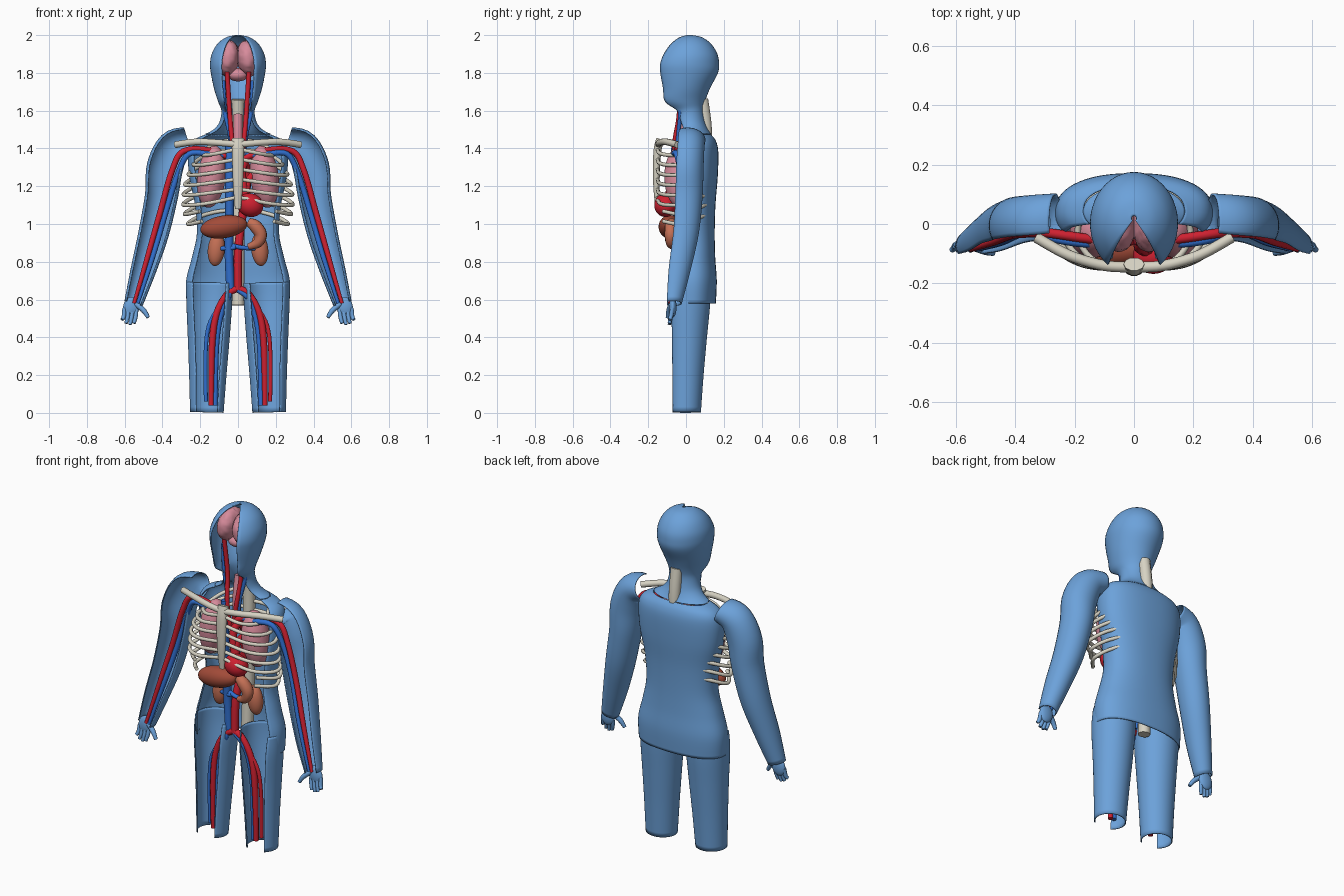
import bpy, bmesh, math
from mathutils import Vector


def material(name, rgb):
    m = bpy.data.materials.new(name)
    m.diffuse_color = (*rgb, 1)
    return m


BLUE = material("skin_blue", (0.15, 0.36, 0.70))
RED = material("artery_red", (0.62, 0.015, 0.03))
VEIN = material("vein_blue", (0.03, 0.16, 0.62))
BONE = material("bone", (0.68, 0.65, 0.55))
PINK = material("soft_pink", (0.68, 0.26, 0.33))
LIVER = material("liver_brown", (0.36, 0.07, 0.04))
ORGAN = material("organ_orange", (0.55, 0.16, 0.09))


def smooth_path(pts, n=5):
    """Catmull-Rom through tuples of any length."""
    P = [pts[0]] + list(pts) + [pts[-1]]
    out = []
    for i in range(1, len(P) - 2):
        for k in range(n):
            t = k / n
            out.append(tuple(0.5 * (2 * b + (c - a) * t + (2 * a - 5 * b + 4 * c - d) * t * t
                                    + (3 * b - a - 3 * c + d) * t ** 3)
                             for a, b, c, d in zip(*P[i - 1:i + 3])))
    return out + [tuple(pts[-1])]


def finish(ob, mat, angle=40):
    ob.data.materials.append(mat)
    bpy.ops.object.select_all(action='DESELECT')
    ob.select_set(True)
    bpy.context.view_layer.objects.active = ob
    bpy.ops.object.shade_smooth_by_angle(angle=math.radians(angle))
    return ob


def shell(name, rings, s=1, power=2.0, seg=36):
    """Open-fronted body shell; ring = (x, z, rx, y of cut, y of back, half opening in degrees)."""
    R = smooth_path(rings)
    bm = bmesh.new()
    f = lambda v: math.copysign(abs(v) ** (2 / power), v)
    rows = []
    for i, (x, z, rx, yc, yb, ang) in enumerate(R):
        a, b = R[max(i - 1, 0)], R[min(i + 1, len(R) - 1)]
        t = Vector((b[0] - a[0], b[1] - a[1])).normalized()
        a0 = math.radians(ang)
        ry = (yb - yc) / (1 + f(math.cos(a0)))
        row = []
        for k in range(seg + 1):
            q = a0 + (2 * math.pi - 2 * a0) * k / seg
            w = rx * f(math.sin(q))
            row.append(bm.verts.new((s * (x + t.y * w), yb - ry - ry * f(math.cos(q)), z - t.x * w)))
        rows.append(row)
    for r0, r1 in zip(rows, rows[1:]):
        for k in range(seg):
            bm.faces.new((r0[k], r0[k + 1], r1[k + 1], r1[k]))
    bmesh.ops.recalc_face_normals(bm, faces=bm.faces)
    me = bpy.data.meshes.new(name)
    bm.to_mesh(me)
    bm.free()
    ob = bpy.data.objects.new(name, me)
    bpy.context.collection.objects.link(ob)
    m = ob.modifiers.new("thickness", 'SOLIDIFY')
    m.thickness, m.offset = 0.006, 0
    return finish(ob, BLUE)


def tube(name, pts, r, mat, s=1, radii=None, flat=1.0):
    """Round tube along a smoothed path, optional radius factor per point."""
    radii = radii or [1] * len(pts)
    path = smooth_path([(*p, k) for p, k in zip(pts, radii)])
    cu = bpy.data.curves.new(name, 'CURVE')
    cu.dimensions, cu.bevel_depth, cu.bevel_resolution, cu.use_fill_caps = '3D', r, 3, True
    sp = cu.splines.new('POLY')
    sp.points.add(len(path) - 1)
    for p, (x, y, z, k) in zip(sp.points, path):
        p.co, p.radius = (s * x, y, z, 1), k
    ob = bpy.data.objects.new(name, cu)
    bpy.context.collection.objects.link(ob)
    bpy.ops.object.select_all(action='DESELECT')
    ob.select_set(True)
    bpy.context.view_layer.objects.active = ob
    bpy.ops.object.convert(target='MESH')
    return finish(bpy.context.object, mat)


def blob(name, loc, size, mat, rot=(0, 0, 0), wrinkle=0):
    bpy.ops.mesh.primitive_uv_sphere_add(segments=40, ring_count=24, radius=1)
    ob = bpy.context.object
    ob.name = name
    for v in ob.data.vertices:
        if wrinkle:
            x, y, z = v.co
            v.co *= 1 + wrinkle * math.sin(9 * z + 3 * math.sin(6 * y) + 4 * x) * math.sin(8 * y + 2 * math.sin(7 * z))
    ob.location, ob.scale, ob.rotation_euler = loc, size, rot
    return finish(ob, mat, 80)


# Head and neck shell
shell("head_shell", [
    (0, 1.475, .17, .0, .13, 60), (0, 1.50, .125, -.01, .115, 58), (0, 1.54, .095, -.025, .10, 55),
    (0, 1.60, .085, -.045, .09, 52), (0, 1.65, .103, -.11, .098, 45), (0, 1.72, .125, -.12, .125, 40),
    (0, 1.80, .141, -.134, .166, 37), (0, 1.85, .145, -.134, .172, 36), (0, 1.90, .136, -.115, .163, 35),
    (0, 1.95, .108, -.08, .132, 35), (0, 1.985, .063, -.035, .085, 35), (0, 1.998, .008, .012, .028, 35)])
# Torso shell
shell("torso_shell", [
    (0, .58, .27, -.045, .155, 60), (0, .70, .272, -.045, .16, 60), (0, .82, .242, -.04, .152, 60),
    (0, .95, .215, -.03, .149, 60), (0, 1.10, .225, -.03, .153, 60), (0, 1.25, .255, -.03, .165, 60),
    (0, 1.38, .262, -.03, .168, 60), (0, 1.44, .235, -.01, .155, 60), (0, 1.472, .17, .0, .13, 60)], power=2.3)
# Brainstem, trachea, spine, sternum
blob("cerebellum", (0, .0, 1.79), (.055, .05, .035), PINK)
tube("trachea", [(0, -.01, 1.25), (0, -.01, 1.45), (0, .01, 1.58)], .024, PINK)
tube("spine", [(0, .085, .57), (0, .10, .9), (0, .105, 1.3), (0, .105, 1.5), (0, .085, 1.66)], .034, BONE)
st = tube("sternum", [(0, -.135, 1.45), (0, -.152, 1.38), (0, -.157, 1.22), (0, -.152, 1.08)],
          .018, BONE, radii=[1.3, 1.2, 1, .6])
st.scale.x = 1.5

for side, s in (("right", -1), ("left", 1)):
    # Leg and arm shells
    shell(side + "_leg_shell", [
        (.15, .69, .118, -.06, .125, 48), (.152, .58, .118, -.075, .125, 45), (.155, .4, .108, -.072, .108, 42),
        (.16, .2, .096, -.07, .09, 40), (.165, .003, .086, -.068, .076, 40)], s)
    shell(side + "_arm_shell", [
        (.265, 1.445, .066, -.03, .10, 65), (.34, 1.41, .085, -.04, .095, 62), (.387, 1.3, .094, -.05, .09, 60),
        (.405, 1.15, .085, -.055, .085, 60), (.447, .95, .078, -.065, .065, 60), (.503, .75, .064, -.09, .02, 58),
        (.553, .58, .047, -.10, -.025, 55)], s, seg=28)
    # Hand
    blob(side + "_palm", (s * .565, -.07, .56), (.043, .02, .055), BLUE, (0, s * -.2, 0))
    for i in range(4):
        x = .538 + .021 * i
        tip = (.462, .455, .462, .482)[i]
        tube(f"{side}_finger_{i}", [(x, -.072, .555), (x + .004, -.08, .51), (x + .013, -.088, tip + .012)],
             .0115, BLUE, s, [1, 1, .8])
    tube(side + "_thumb", [(.545, -.075, .58), (.502, -.09, .545), (.475, -.098, .505)], .014, BLUE, s, [1, 1, .7])
    # Clavicle and ribs
    tube(side + "_clavicle", [(.0, -.145, 1.42), (.1, -.14, 1.43), (.22, -.105, 1.435), (.33, -.045, 1.42)],
         .018, BONE, s)
    for i, w in enumerate((.19, .235, .262, .28, .288, .29, .282, .265)):
        z = 1.375 - .053 * i
        pts = [(.012, -.15, z + (.02 if i < 5 else .03)), (w * .55, -.14, z), (w * .88, -.09, z - .01),
               (w, -.02, z - .005), (w * .82, .07, z + .03), (w * .45, .125, z + .06), (.025, .11, z + .07)]
        if i > 5:
            pts = pts[2:]
            pts[0] = (w * .72, -.12, z + .01)
        tube(f"{side}_rib_{i}", pts, .0105, BONE, s)
    # Paired organs
    blob(side + "_lung", (s * .14, -.03, 1.25), (.075, .085, .165), PINK, (0, s * -.12, 0))
    blob(side + "_kidney", (s * .115, .0, .865), (.045, .04, .088), ORGAN, (0, s * -.1, 0))
    blob(side + "_brain_half", (s * .051, .005, 1.876), (.058, .10, .095), PINK, (0, s * -.12, 0), .035)
    # Neck, arm and leg vessels
    tube(side + "_carotid", [(.01, -.06, 1.3), (.03, -.06, 1.43), (.045, -.035, 1.6), (.058, -.05, 1.81)],
         .013, RED, s)
    tube(side + "_jugular", [(.035, -.05, 1.38), (.045, -.04, 1.48), (.07, -.03, 1.6), (.078, -.03, 1.76)],
         .011, VEIN, s)
    tube(side + "_arm_artery", [(.02, -.06, 1.34), (.15, -.05, 1.39), (.29, -.03, 1.385), (.35, -.03, 1.28),
                                (.41, -.035, 1.07), (.475, -.06, .84), (.55, -.085, .58)],
         .016, RED, s, [1, 1, 1, 1, 1, .9, .6])
    tube(side + "_arm_vein", [(.04, -.05, 1.36), (.15, -.065, 1.37), (.26, -.05, 1.37), (.32, -.03, 1.26),
                              (.38, -.03, 1.07), (.447, -.06, .84), (.53, -.085, .58)],
         .015, VEIN, s, [1, 1, 1, 1, 1, .9, .6])
    tube(side + "_leg_artery", [(0, -.03, .66), (.06, -.035, .625), (.115, -.035, .52), (.138, -.035, .35),
                                (.142, -.03, .04)], .018, RED, s, [1.1, 1, 1, 1, .8])
    tube(side + "_leg_vein", [(-.04 * s, -.025, .67), (.05, -.04, .615), (.09, -.03, .52), (.115, -.025, .35),
                              (.122, -.025, .04)], .015, VEIN, s)
    tube(side + "_deep_leg_artery", [(.10, -.035, .56), (.155, -.03, .46), (.172, -.025, .3), (.170, -.02, .06)],
         .011, RED if s > 0 else VEIN, s)

# Heart and great vessels
blob("heart", (.065, -.108, 1.10), (.07, .06, .062), RED, (0, .35, 0))
tube("aorta", [(.045, -.09, 1.12), (.02, -.075, 1.26), (.035, -.04, 1.32), (.05, -.0, 1.24), (.02, .01, 1.02),
               (.0, -.02, .85), (0, -.03, .65)], .022, RED)
tube("pulmonary_artery", [(.05, -.09, 1.12), (.05, -.07, 1.22), (.12, -.03, 1.3)], .02, RED)
tube("vena_cava", [(-.045, -.055, 1.44), (-.045, -.06, 1.2), (-.045, -.04, 1.0), (-.048, -.03, .85),
                   (-.04, -.025, .66)], .023, VEIN)
for s in (-1, 1):
    tube("renal_vein", [(-.045, -.03, .89), (.02 * s, -.045, .875), (.09 * s, -.025, .87)], .012, VEIN)

# Liver and stomach
blob("liver", (-.075, -.085, .985), (.125, .06, .06), LIVER, (0, -.15, 0))
tube("stomach", [(.055, -.075, 1.01), (.09, -.08, .99), (.12, -.08, .945), (.105, -.08, .90), (.055, -.07, .88)],
     .034, ORGAN, radii=[.7, 1, 1, .8, .5])
